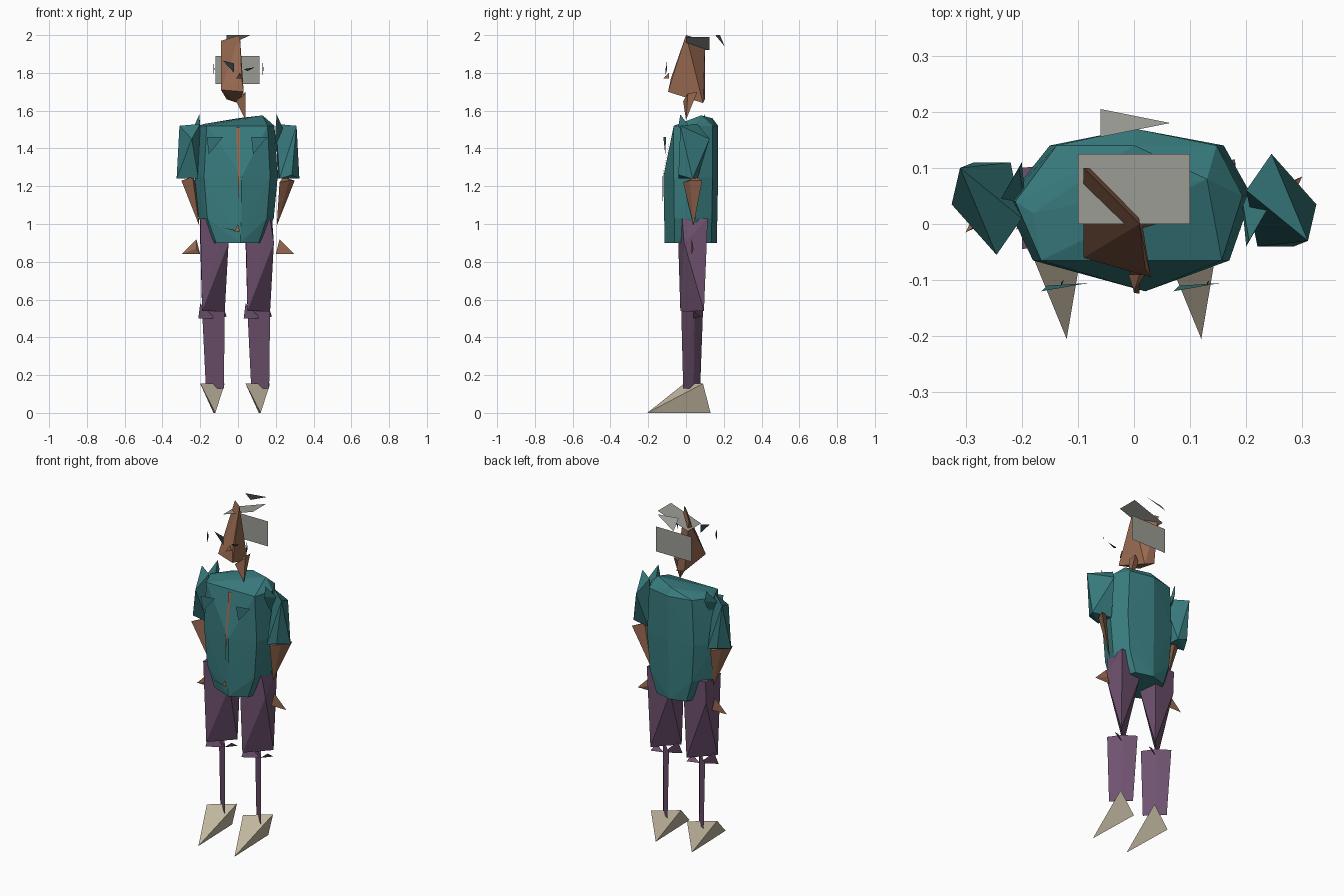
import bpy
import bmesh
from mathutils import Vector

default_cube = bpy.data.objects.get("Cube")
if default_cube:
    bpy.data.objects.remove(default_cube, do_unlink=True)

UNIT = 0.01  # all part coordinates are written in hundredths


def make_material(name, red, green, blue):
    material = bpy.data.materials.new(name)
    material.use_nodes = True
    colour = (red, green, blue, 1)
    material.diffuse_color = colour
    material.node_tree.nodes["Principled BSDF"].inputs["Base Color"].default_value = colour
    return material


teal = make_material("teal cloth", 0.04, 0.2, 0.21)
purple = make_material("purple cloth", 0.16, 0.085, 0.16)
skin = make_material("brown skin", 0.31, 0.14, 0.08)
grey = make_material("grey hair", 0.33, 0.33, 0.3)
beige = make_material("beige leather", 0.54, 0.48, 0.35)
black = make_material("black", 0.01, 0.014, 0.02)
dark_blue = make_material("dark blue lens", 0.02, 0.04, 0.055)


def finish(bm, name, material):
    mesh = bpy.data.meshes.new(name)
    bm.to_mesh(mesh)
    bm.free()
    mesh.materials.append(material)
    part = bpy.data.objects.new(name, mesh)
    bpy.context.collection.objects.link(part)


def solid(name, material, points):
    """Faceted closed part: the convex hull of a few corner points."""
    bm = bmesh.new()
    for point in points:
        bm.verts.new(Vector(point) * UNIT)
    result = bmesh.ops.convex_hull(bm, input=bm.verts[:])
    unused = {v for v in result["geom_interior"] + result["geom_unused"]
              if isinstance(v, bmesh.types.BMVert)}
    bmesh.ops.delete(bm, geom=list(unused), context="VERTS")
    bmesh.ops.recalc_face_normals(bm, faces=bm.faces[:])
    finish(bm, name, material)


def sheet(name, material, points):
    """Flat single-face shard, facing the side where its points run anticlockwise."""
    bm = bmesh.new()
    bm.faces.new([bm.verts.new(Vector(point) * UNIT) for point in points])
    bm.normal_update()
    finish(bm, name, material)


def shifted(points, offset):
    return [(x + offset, y, z) for x, y, z in points]


def half_turn(points):
    """Turn points by half a circle about the vertical axis of the chest."""
    return [(-x, 7 - y, z) for x, y, z in points]


# Torso: one eight-sided outline repeated at several heights
outline = [(-23, 4), (-15, 14), (0, 17), (16, 14),
           (21, 5), (17, -6.5), (2, -12), (-18, -6.5)]


def ring(z, wide, deep, front=-12):
    return [(x * wide, max((y - 3) * deep + 3, front), z) for x, y in outline]


torso = ring(90, 0.64, 0.95) + ring(103, 0.9, 0.97) + ring(125, 1, 1)
torso += ring(152, 0.92, 1, -6.5) + [(13, 8, 157.5), (0, 14, 156), (-18, 2, 153)]
solid("torso_shirt", teal, torso)

# Arms: the right one is the left one turned half a circle
sleeve = [(31, -3, 152), (20, 6, 153), (24.5, 12.5, 145), (32.5, 3.5, 124),
          (22, -4, 124), (28.5, -4, 126), (21, 6, 124)]
shoulder_tip = [(20, -4, 152), (20.5, -3, 158), (19, 6, 135), (24, 3, 150)]
forearm = [(30, 8.5, 123), (22, -1.5, 122), (24, 5, 125), (27, 2, 123), (20.5, 4, 99)]
hand = [(22, 3, 92), (30, 3, 84), (20, 3, 84), (22, 4, 87)]
for side, place in (("left", list), ("right", half_turn)):
    solid(side + "_sleeve", teal, place(sleeve))
    solid(side + "_shoulder_tip", teal, place(shoulder_tip))
    solid(side + "_forearm", skin, place(forearm))
    solid(side + "_hand", skin, place(hand))

# Legs: the left one is a shifted copy of the right one
thigh = [(-20, -4.5, 103), (-20, 10, 103), (-6, 11.5, 103), (-7, -2, 103),
         (-5, -1, 90), (-20, 9.5, 90), (-19, -3, 54), (-7, 9.5, 54)]
shin = [(-19, 9, 54), (-7, -2.5, 54), (-12, 4.5, 54),
        (-17, 7.5, 13), (-7.5, -1.5, 13), (-12, 4, 13)]
knee_flap = [(-12, 4, 50), (-21, -1, 50), (-20, 2, 58)]
shin_flap = [(-7, 4, 54), (-6, 8, 51), (-12, 4, 50)]
shoe = [(-12, -20.5, 0), (-13, 13, 0), (-20, -1, 15.5), (-7, 9, 15.5)]
for side, offset in (("right", 0), ("left", 24)):
    solid(side + "_thigh", purple, shifted(thigh, offset))
    solid(side + "_shin", purple, shifted(shin, offset))
    sheet(side + "_knee_flap", purple, shifted(knee_flap, offset))
    sheet(side + "_shin_flap", purple, shifted(shin_flap, offset))
    solid(side + "_shoe", beige, shifted(shoe, offset))

# Head and neck
solid("head", skin, [(-9, 10, 197), (1, 0, 200), (-9, -6, 171), (3, -9.5, 170),
                     (2, -8, 177), (-6, 10, 166), (0, 9, 164)])
solid("neck", skin, [(4, 0, 155), (-1, -1.5, 165), (4, 6, 170), (4, 1, 169), (0, 4, 167)])
solid("nose", skin, [(0, -12, 177), (2, -9, 177), (-1, -9, 177), (1, -9, 180)])

# Hair shards
sheet("back_hair", grey, [(-12, 12, 189), (11.5, 12, 189), (11.5, 12, 174), (-12, 12, 174)])
sheet("top_hair", grey, [(-10, 0, 192), (10, 0, 199), (10, 12.5, 199), (-10, 12.5, 192)])
sheet("hair_tuft", grey, [(-6, 15.5, 200), (6.5, 18, 200), (-6, 20.5, 194)])

# Face details
sheet("right_eye", dark_blue, [(-2, -11, 180), (-2, -11, 185), (-8, -11, 186.5)])
sheet("left_eye", black, [(5, -11, 181), (9, -11, 183), (3, -11, 182)])
for side, x in (("right", -13), ("left", 13)):
    sheet(side + "_earpiece", black, [(x, -11, 178), (x + 0.5, -10, 182), (x, -10.5, 186)])

# Shirt details
for side, x in (("right", -16.5), ("left", 7)):
    sheet(side + "_pocket_flap", teal, [(x, -12, 146), (x + 8.5, -10.5, 146), (x + 1, -11, 137)])
sheet("shirt_opening", skin, [(0, -12.3, 125), (0.5, -12.3, 111), (1, -12.4, 125),
                              (1, -7.5, 151), (-1, -7.5, 151)])
sheet("buckle", skin, [(-2, -12.3, 96), (1, -12.3, 96), (0, -12.3, 100)])
sheet("belt_line", black, [(0, -12.3, 96), (0, -12.3, 96.5), (-10, -12, 98.5)])
